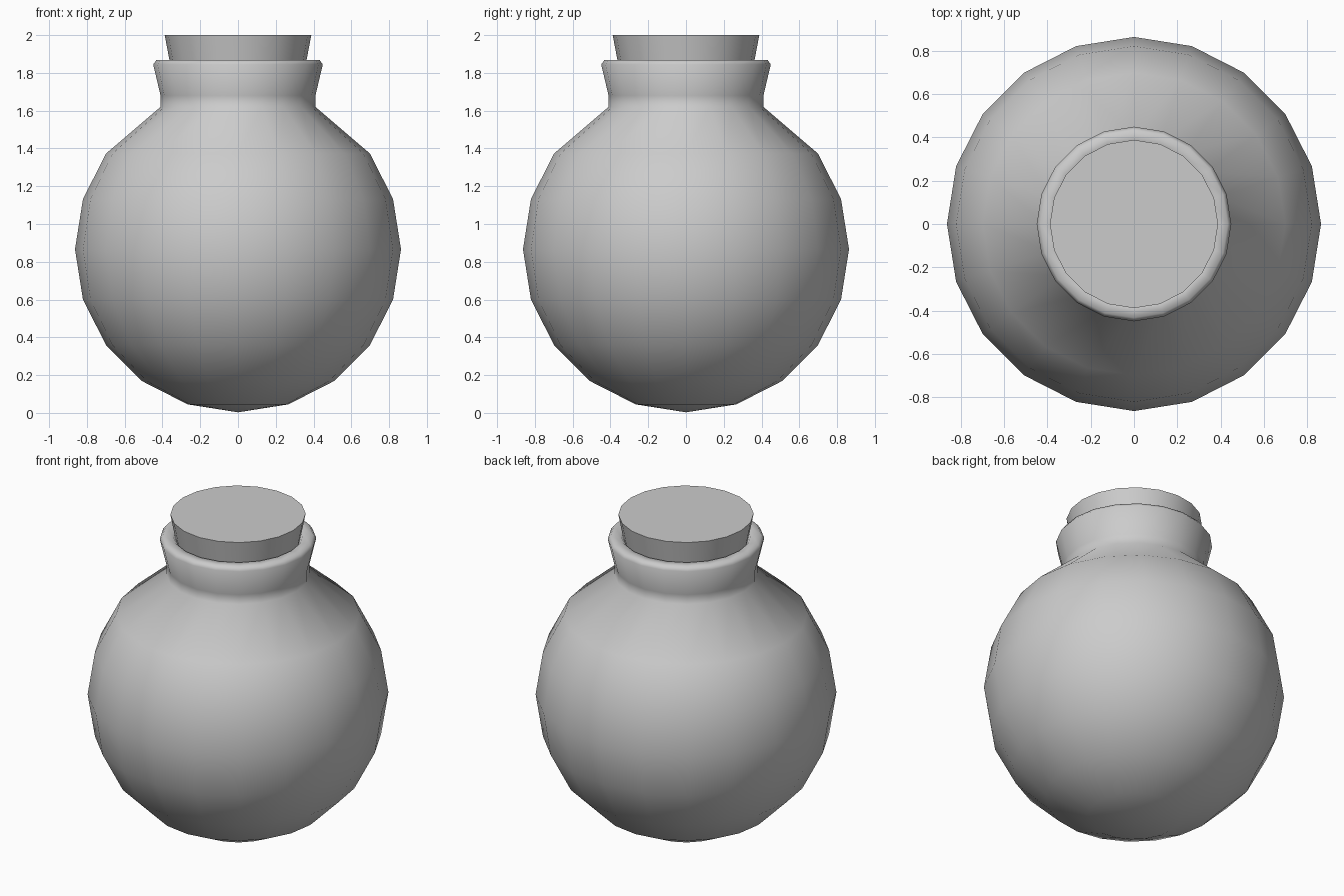
import bpy, bmesh
from math import sin, cos, pi, radians

if "Cube" in bpy.data.objects:
    bpy.data.objects.remove(bpy.data.objects["Cube"])

SEG = 20


def lathe(name, profile, angle=None):
    """Revolve (radius, z) points about z; radius 0 makes a pole."""
    bm = bmesh.new()
    rings = []
    for r, z in profile:
        if r == 0:
            rings.append([bm.verts.new((0, 0, z))] * SEG)
        else:
            rings.append([bm.verts.new((r * cos(2 * pi * i / SEG), r * sin(2 * pi * i / SEG), z))
                          for i in range(SEG)])
    for a, b in zip(rings, rings[1:]):
        for i in range(SEG):
            j = (i + 1) % SEG
            bm.faces.new(list(dict.fromkeys((a[i], a[j], b[j], b[i]))))
    # close an open profile end with a flat cap
    for ring in (rings[0], rings[-1]):
        if ring[0] is not ring[1]:
            bm.faces.new(ring)
    bmesh.ops.recalc_face_normals(bm, faces=bm.faces)
    me = bpy.data.meshes.new(name)
    bm.to_mesh(me)
    bm.free()
    ob = bpy.data.objects.new(name, me)
    bpy.context.collection.objects.link(ob)
    bpy.ops.object.select_all(action='DESELECT')
    ob.select_set(True)
    bpy.context.view_layer.objects.active = ob
    if angle is None:
        bpy.ops.object.shade_smooth()
    else:
        bpy.ops.object.shade_smooth_by_angle(angle=radians(angle))
    return ob


# round flask body with flared neck and rolled lip
R = 0.863
body = [(0, 0.003)] + [(R * sin(k * pi / 10), 0.866 - R * cos(k * pi / 10)) for k in range(1, 8)]
neck = [(0.41, 1.62), (0.41, 1.68), (0.449, 1.845), (0.432, 1.868),
        (0.375, 1.868), (0.355, 1.845), (0.33, 1.66)]
lathe("flask", body + neck)

# tapered cork stopper
lathe("cork", [(0.32, 1.64), (0.388, 2.0)], 30)
